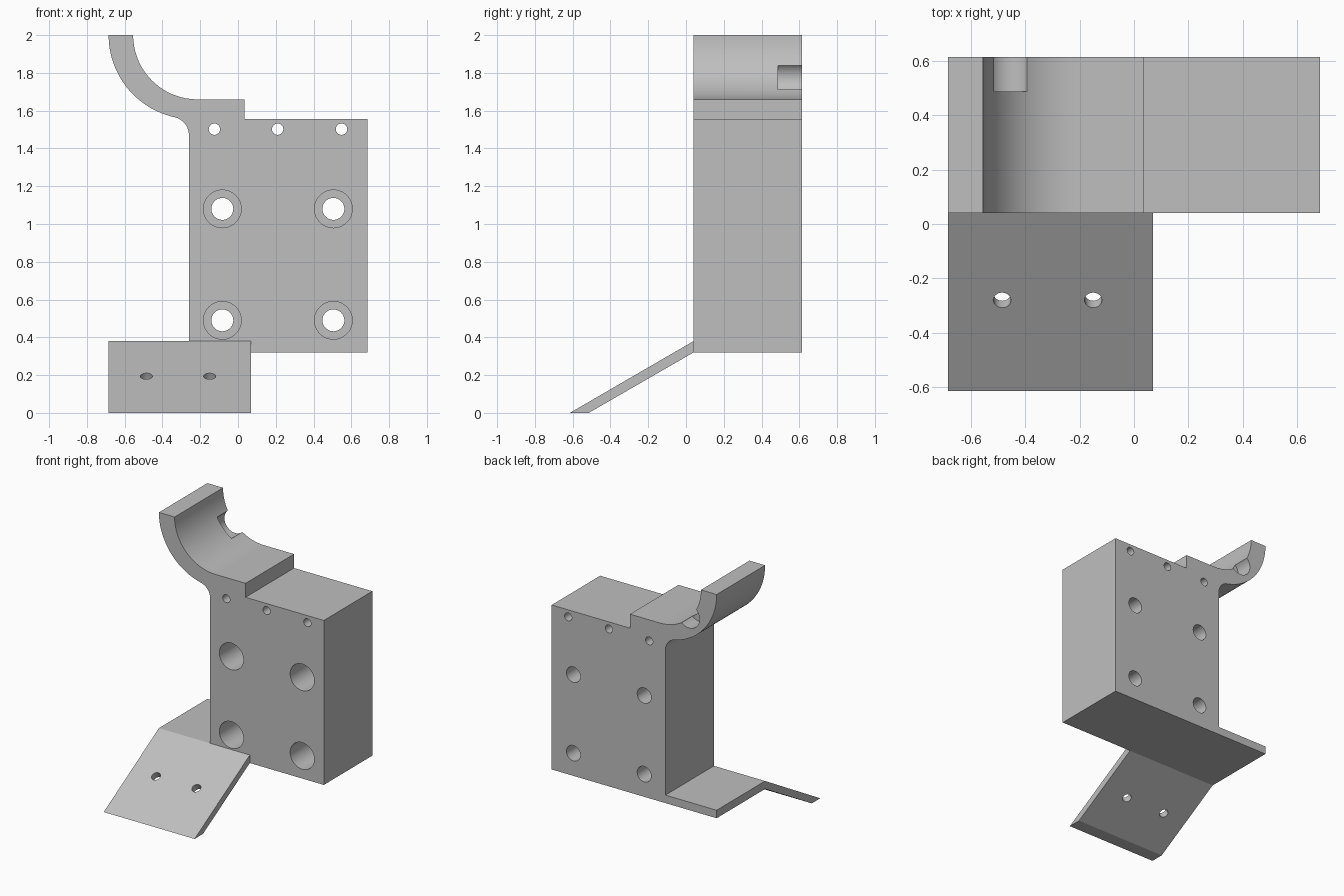
import bpy, bmesh
from math import cos, sin, radians, pi
from mathutils import Vector

cube = bpy.data.objects.get("Cube")
if cube:
    bpy.data.objects.remove(cube, do_unlink=True)

grey = bpy.data.materials.new("plain grey")
grey.use_nodes = True
colour = (0.52, 0.52, 0.52, 1)
grey.diffuse_color = colour
grey.node_tree.nodes["Principled BSDF"].inputs["Base Color"].default_value = colour

FRONT, BACK = 0.04, 0.615


def arc(cx, cz, r, start, end, n):
    """Points along a circular arc, angles in degrees."""
    angles = [radians(start + (end - start) * i / n) for i in range(n + 1)]
    return [(cx + r * cos(a), cz + r * sin(a)) for a in angles]


def extrude(name, points, offset):
    """Solid made by sweeping a flat outline along an offset."""
    bm = bmesh.new()
    face = bm.faces.new([bm.verts.new(p) for p in points])
    swept = bmesh.ops.extrude_face_region(bm, geom=[face])["geom"]
    bmesh.ops.translate(bm, vec=offset, verts=[v for v in swept if isinstance(v, bmesh.types.BMVert)])
    bmesh.ops.recalc_face_normals(bm, faces=bm.faces)
    mesh = bpy.data.meshes.new(name)
    bm.to_mesh(mesh)
    bm.free()
    mesh.materials.append(grey)
    obj = bpy.data.objects.new(name, mesh)
    bpy.context.collection.objects.link(obj)
    return obj


def drill(obj, start, direction, length, r):
    """Cut a round hole from a start point along a direction."""
    direction = Vector(direction).normalized()
    side = Vector((1, 0, 0))
    up = direction.cross(side)
    ring = [Vector(start) + side * (r * cos(a)) + up * (r * sin(a))
            for a in (2 * pi * i / 48 for i in range(48))]
    cutter = extrude("hole_cutter", ring, direction * length)
    cutter.hide_render = True
    mod = obj.modifiers.new("hole", "BOOLEAN")
    mod.operation, mod.solver, mod.object = "DIFFERENCE", "EXACT", cutter
    bpy.context.view_layer.objects.active = obj
    bpy.ops.object.modifier_apply(modifier=mod.name)
    bpy.data.objects.remove(cutter, do_unlink=True)


# Block with curved hook, raised step and flat foot, as one outline
outline = [(-0.685, 0.32), (0.685, 0.32), (0.685, 1.555), (0.035, 1.555), (0.035, 1.66)]
outline += arc(-0.215, 2.0, 0.34, 270, 180, 32)            # hook inside
outline += arc(-0.24, 2.0, 0.445, 180, 257.4, 32)          # hook outside
outline += arc(-0.358, 1.47, 0.098, 77.4, 0, 14)           # fillet into block
outline += [(-0.26, 0.38), (-0.685, 0.38)]
block = extrude("bracket_block", [(x, FRONT, z) for x, z in outline], (0, BACK - FRONT, 0))

# Small through holes along the top edge
for x in (-0.125, 0.21, 0.548):
    drill(block, (x, -0.1, 1.502), (0, 1, 0), 1, 0.03)

# Counterbored mounting holes
for x in (-0.083, 0.505):
    for z in (0.49, 1.08):
        drill(block, (x, -0.1, z), (0, 1, 0), 1, 0.058)
        drill(block, (x, -0.1, z), (0, 1, 0), 0.5, 0.1)

# Round blind notch at the back of the hook
drill(block, (-0.455, 0.488, 1.775), (0, 1, 0), 0.3, 0.088)

# Sloping tab with two holes square to its surface
tab_side = [(FRONT, 0.38), (FRONT, 0.32), (-0.515, 0), (-0.615, 0)]
tab = extrude("sloping_tab", [(-0.685, y, z) for y, z in tab_side], (0.755, 0, 0))
normal = Vector((0, -sin(radians(30)), cos(radians(30))))
for x in (-0.485, -0.15):
    drill(tab, Vector((x, -0.28, 0.194)) + normal * 0.1, -normal, 0.3, 0.032)

# Smooth curved walls, keep the hard edges
for obj in (block, tab):
    bpy.ops.object.select_all(action="DESELECT")
    obj.select_set(True)
    bpy.context.view_layer.objects.active = obj
    bpy.ops.object.shade_smooth_by_angle(angle=radians(25))
